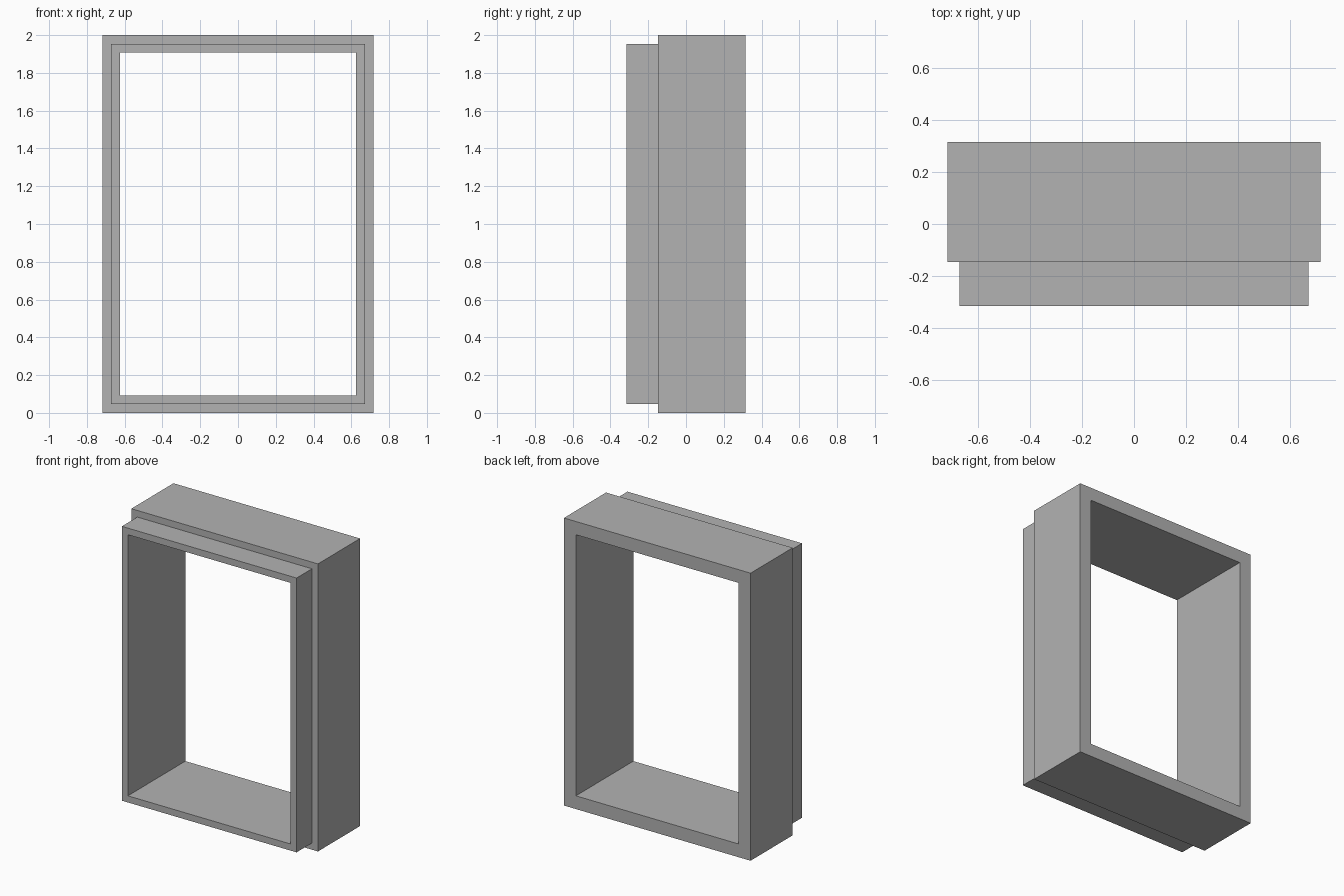
import bpy
import bmesh

cube = bpy.data.objects.get("Cube")
if cube:
    bpy.data.objects.remove(cube, do_unlink=True)

# Overall sizes
HALF_W, HALF_H, HALF_D = 0.718, 1.0, 0.316
STEP_Y = -0.147      # where the front lip meets the main casing
LIP, WALL = 0.046, 0.092   # insets of the lip and of the opening

grey = bpy.data.materials.new("plain_grey")
grey.use_nodes = True
colour = (0.448, 0.448, 0.448, 1)
grey.diffuse_color = colour
grey.node_tree.nodes["Principled BSDF"].inputs["Base Color"].default_value = colour

# Wall cross-section as (inset from outer edge, y), swept round the rectangle
profile = [(0, HALF_D), (0, STEP_Y), (LIP, STEP_Y),
           (LIP, -HALF_D), (WALL, -HALF_D), (WALL, HALF_D)]
corners = [(-1, -1), (1, -1), (1, 1), (-1, 1)]

bm = bmesh.new()
rings = [[bm.verts.new((sx * (HALF_W - inset), y, HALF_H + sz * (HALF_H - inset)))
          for sx, sz in corners] for inset, y in profile]
for i, ring in enumerate(rings):
    following = rings[(i + 1) % len(rings)]
    for j in range(4):
        k = (j + 1) % 4
        bm.faces.new((ring[j], ring[k], following[k], following[j]))
bmesh.ops.recalc_face_normals(bm, faces=bm.faces)

mesh = bpy.data.meshes.new("stepped_frame")
bm.to_mesh(mesh)
bm.free()
mesh.materials.append(grey)
frame = bpy.data.objects.new("stepped_frame", mesh)
bpy.context.collection.objects.link(frame)
